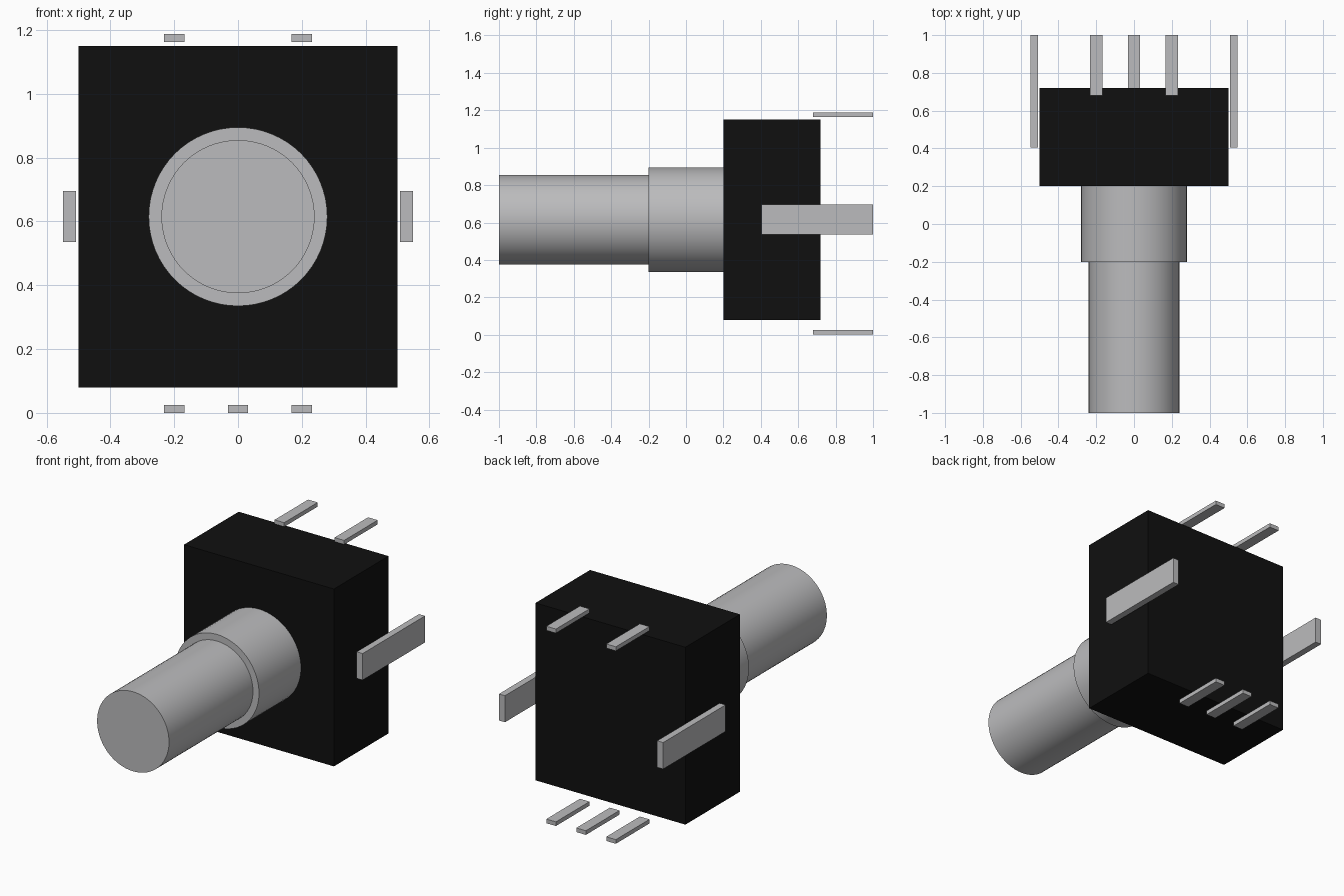
import bpy
import math

cube = bpy.data.objects.get("Cube")
if cube:
    bpy.data.objects.remove(cube, do_unlink=True)


def material(name, rgb):
    mat = bpy.data.materials.new(name)
    mat.use_nodes = True
    colour = (*rgb, 1)
    mat.diffuse_color = colour
    mat.node_tree.nodes["Principled BSDF"].inputs["Base Color"].default_value = colour
    return mat


black = material("black plastic", (0.005, 0.005, 0.005))
grey = material("grey metal", (0.5, 0.5, 0.51))


def box(name, low, high, mat):
    """Box spanning two opposite corners."""
    centre = [(a + b) / 2 for a, b in zip(low, high)]
    bpy.ops.mesh.primitive_cube_add(size=1, location=centre)
    obj = bpy.context.object
    obj.name = name
    obj.scale = [b - a for a, b in zip(low, high)]
    bpy.ops.object.transform_apply(location=False, rotation=False, scale=True)
    obj.data.materials.append(mat)


def rod(name, radius, y0, y1, mat):
    """Smooth cylinder along y on the shaft axis."""
    bpy.ops.mesh.primitive_cylinder_add(
        vertices=64, radius=radius, depth=y1 - y0,
        location=(0, (y0 + y1) / 2, 0.615), rotation=(math.pi / 2, 0, 0))
    obj = bpy.context.object
    obj.name = name
    obj.data.materials.append(mat)
    bpy.ops.object.shade_smooth_by_angle(angle=math.radians(30))


# Housing, bushing and shaft
box("housing", (-0.5, 0.2, 0.08), (0.5, 0.72, 1.15), black)
rod("bushing", 0.28, -0.2, 0.2, grey)
rod("shaft", 0.24, -1, -0.2, grey)

# Contact pins above and below the housing
for row, z, places in (("lower", 0, (-0.2, 0, 0.2)), ("upper", 1.163, (-0.2, 0.2))):
    for i, x in enumerate(places, 1):
        box(f"{row}_pin_{i}", (x - 0.032, 0.68, z), (x + 0.032, 1, z + 0.025), grey)

# Mounting tabs on both sides
for side, x in (("left", 0.528), ("right", -0.528)):
    box(f"{side}_tab", (x - 0.02, 0.405, 0.535), (x + 0.02, 1, 0.695), grey)
